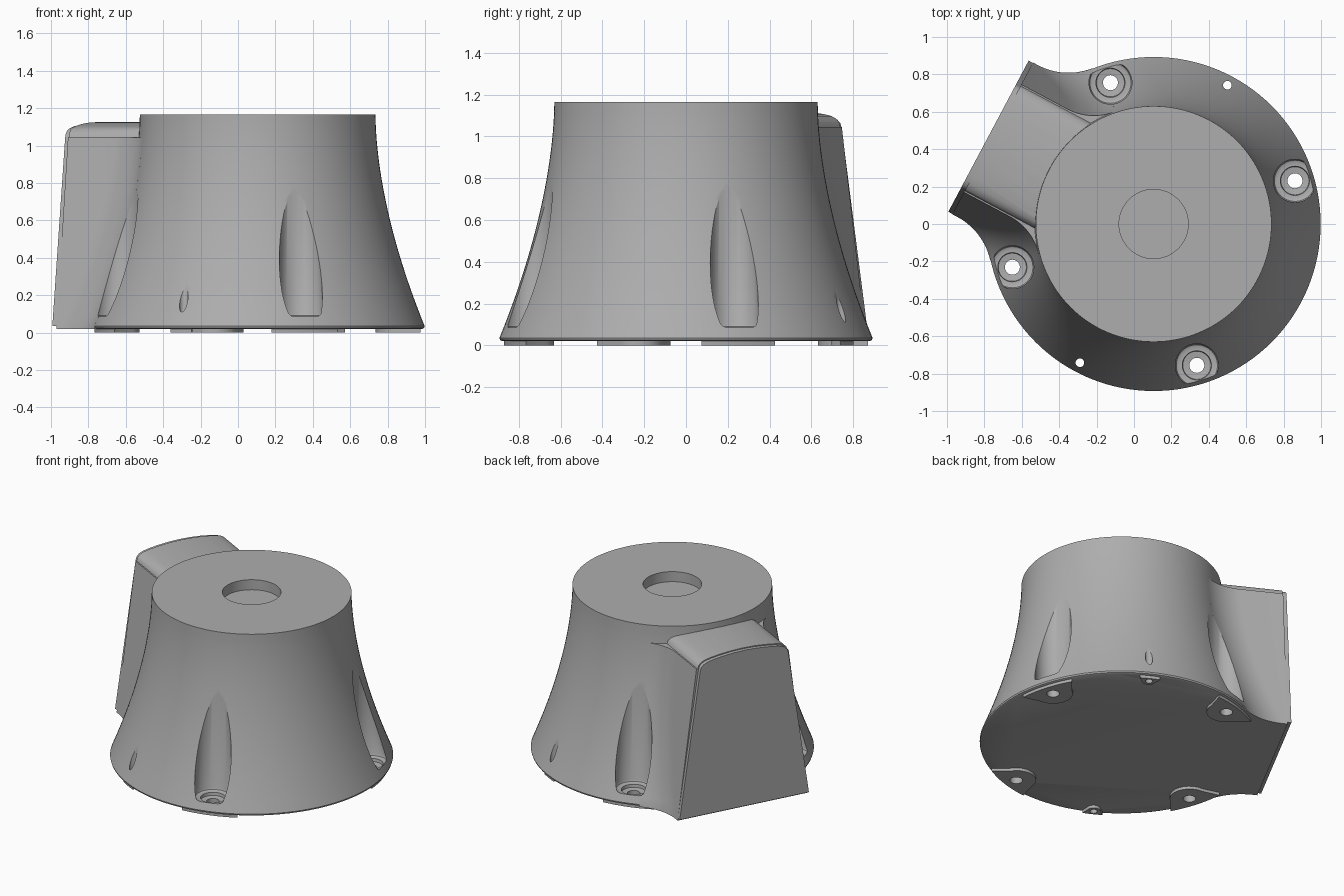
import bpy
import math
from math import sin, cos, radians, sqrt, pi

if "Cube" in bpy.data.objects:
    bpy.data.objects.remove(bpy.data.objects["Cube"], do_unlink=True)

AXIS_X = 0.105          # axis of the round housing
TOP, BASE = 1.165, 0.02
DUCT_ANGLE = radians(152)
SCREW_ANGLES = [radians(17 + 90 * i) for i in range(4)]
PIN_ANGLES = [radians(62), radians(242)]

grey = bpy.data.materials.new("plain grey")
grey.use_nodes = True
COLOUR = (0.42, 0.42, 0.42, 1)
grey.diffuse_color = COLOUR
grey.node_tree.nodes["Principled BSDF"].inputs["Base Color"].default_value = COLOUR


def place(u, v, angle):
    """Outward/sideways coordinates around the housing axis to world x, y."""
    return (AXIS_X + u * cos(angle) - v * sin(angle), u * sin(angle) + v * cos(angle))


def loft(name, rings):
    """Closed solid through rings of equal length, capped at both ends."""
    n = len(rings[0])
    verts = [p for ring in rings for p in ring]
    faces = [tuple(reversed(range(n))), tuple(range(len(verts) - n, len(verts)))]
    for k in range(len(rings) - 1):
        for i in range(n):
            a, b = k * n + i, k * n + (i + 1) % n
            faces.append((a, b, b + n, a + n))
    mesh = bpy.data.meshes.new(name)
    mesh.from_pydata(verts, [], faces)
    mesh.materials.append(grey)
    ob = bpy.data.objects.new(name, mesh)
    bpy.context.collection.objects.link(ob)
    return ob


def lathe(name, profile, dist=0, angle=0, n=48):
    """Solid of revolution from (radius, height) pairs, on an upright axis."""
    cx, cy = place(dist, 0, angle)
    return loft(name, [[(cx + r * cos(2 * pi * i / n), cy + r * sin(2 * pi * i / n), z)
                        for i in range(n)] for r, z in profile])


def combine(ob, others, operation):
    """Apply booleans to the object."""
    for other in others:
        mod = ob.modifiers.new("combine", 'BOOLEAN')
        mod.operation, mod.solver, mod.object = operation, 'EXACT', other
    graph = bpy.context.evaluated_depsgraph_get()
    mesh = bpy.data.meshes.new_from_object(ob.evaluated_get(graph))
    ob.modifiers.clear()
    ob.data = mesh


def discard(objects):
    for ob in objects:
        bpy.data.objects.remove(ob, do_unlink=True)


def radius(z):
    """Flared wall of the housing."""
    return 0.63 + 0.265 * min(1, (TOP - z) / 1.135) ** 1.75


def duct_half_width(z):
    return 0.462 - 0.13 * z


def duct_ring(z):
    """Duct section: flat end, straight sides, fillets running into the wall."""
    R, w, f = radius(z), duct_half_width(z), 0.35 - 0.045 * z
    a = math.asin((w + f) / (R + f))
    cu, cv = sqrt((R + f) ** 2 - (w + f) ** 2), w + f
    half = [(0.2, 0.2 * math.tan(a))]
    steps = 14
    for i in range(steps + 1):
        t = a + pi + (pi / 2 - a) * i / steps
        half.append((cu + f * cos(t), cv + f * sin(t)))
    half.append((0.975, w))
    ring = [(u, -v) for u, v in half] + half[::-1]
    return [(*place(u, v, DUCT_ANGLE), z) for u, v in ring]


# Arched outline that trims the top of the duct and its end plate
def arch(half_width_at, bottom, drop):
    top = [(0.0, 1.125), (0.08, 1.123), (0.16, 1.116), (0.23, 1.106), (0.27, 1.097),
           (0.295, 1.085), (0.311, 1.068), (0.318, 1.045)]
    right = [(half_width_at(bottom), bottom)] + [(v - drop, z - drop) for v, z in top[:0:-1]]
    return right + [(0, 1.125 - drop)] + [(-v, z) for v, z in right[::-1]]


def slab(name, outline, u0, u1):
    return loft(name, [[(*place(u, v, DUCT_ANGLE), z) for v, z in outline] for u in (u0, u1)])


# Round housing
levels = [0.035 + (TOP - 0.035) * i / 24 for i in range(25)]
housing = lathe("housing", [(0.88, BASE), (0.89, 0.025)] + [(radius(z), z) for z in levels], n=128)

# Side duct, trimmed under an arched top
duct = loft("duct", [duct_ring(z) for z in [BASE] + levels])
trim = slab("trim", arch(lambda z: 0.8, -0.1, 0)[:1] + [(0.8, 1.035)]
            + arch(lambda z: 0.8, -0.1, 0)[1:-1] + [(-0.8, 1.035), (-0.8, -0.1)], 0.1, 1.2)
combine(duct, [trim], 'INTERSECT')
combine(housing, [duct], 'UNION')
discard([duct, trim])

# Flat end plate of the duct
plate = slab("duct_end_plate", arch(duct_half_width, 0.035, 0.006), 0.96, 1.0)

# Feet under the screws and pins
def foot(name, angle, dist, r, spread):
    arc = [(dist - r * cos(t), r * sin(t)) for t in [radians(-75 + 15 * i) for i in range(11)]]
    rim = [(0.875 * cos(t), 0.875 * sin(t))
           for t in [spread / 0.875 * (1 - i / 5) for i in range(11)]]
    return loft(name, [[(*place(u, v, angle), z) for u, v in arc + rim] for z in (0, 0.03)])


feet = [foot("screw_foot", a, 0.79, 0.125, 0.185) for a in SCREW_ANGLES]
feet += [foot("pin_foot", a, 0.84, 0.045, 0.065) for a in PIN_ANGLES]

# Screw pockets with counterbores, pin holes and the top recess
pocket = [(0.04, -0.1), (0.04, 0.06), (0.075, 0.065), (0.078, 0.085), (0.1, 0.085),
          (0.11, 0.09), (0.115, 0.1), (0.115, 1.0)]
holes = [lathe("pocket_cutter", pocket, 0.79, a) for a in SCREW_ANGLES]
holes += [lathe("pin_cutter", [(0.023, -0.1), (0.023, 0.6)], 0.84, a, 24) for a in PIN_ANGLES]
recess = lathe("recess_cutter", [(0.185, TOP - 0.07), (0.185, TOP + 0.1)], n=64)
combine(housing, holes + [recess], 'DIFFERENCE')
for ob, hole in zip(feet, holes):
    combine(ob, [hole], 'DIFFERENCE')
discard(holes + [recess])

# Smooth shading with sharp edges
bpy.ops.object.select_all(action='DESELECT')
for ob in [housing, plate] + feet:
    ob.select_set(True)
bpy.context.view_layer.objects.active = housing
bpy.ops.object.shade_smooth_by_angle(angle=radians(30))
